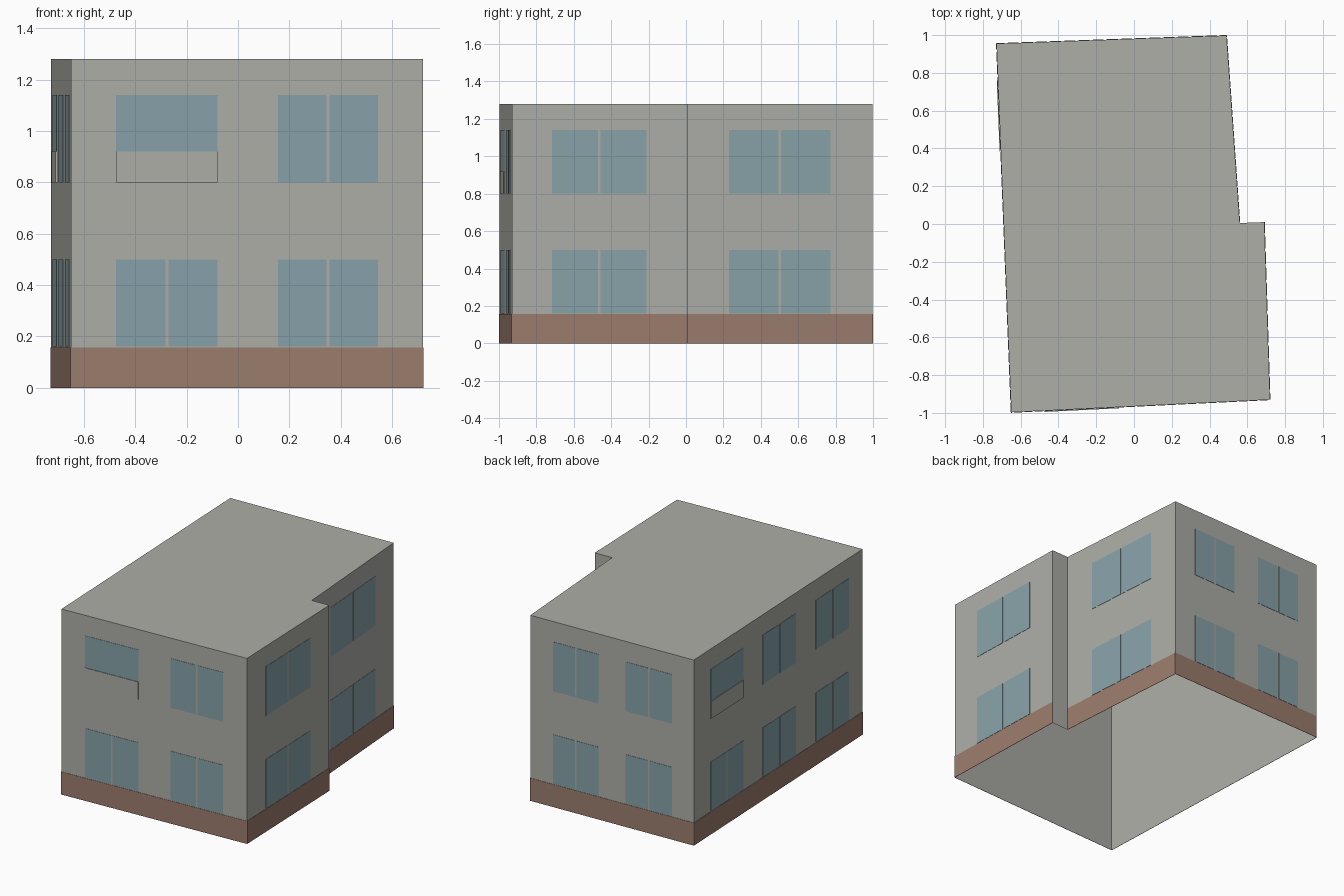
import bpy, bmesh
from mathutils import Matrix, Vector

default = bpy.data.objects.get("Cube")
if default:
    bpy.data.objects.remove(default, do_unlink=True)

HEIGHT = 1.28
PLINTH = 0.157
SKIN = 0.002


def material(name, rgb):
    mat = bpy.data.materials.new(name)
    mat.use_nodes = True
    colour = (*rgb, 1.0)
    mat.diffuse_color = colour
    mat.node_tree.nodes["Principled BSDF"].inputs["Base Color"].default_value = colour
    return mat


plaster = material("grey plaster", (0.42, 0.425, 0.39))
brick = material("brown plinth", (0.33, 0.205, 0.153))
glass = material("blue glass", (0.245, 0.365, 0.40))


def make_object(name, bm, mat):
    mesh = bpy.data.meshes.new(name)
    bm.to_mesh(mesh)
    bm.free()
    mesh.materials.append(mat)
    obj = bpy.data.objects.new(name, mesh)
    bpy.context.collection.objects.link(obj)
    return obj


# Footprint, counter-clockwise from the front left-hand corner
corners = [Vector(p) for p in [(-0.65, -0.997), (0.72, -0.93), (0.69, 0.01),
                               (0.56, 0.005), (0.49, 0.998), (-0.728, 0.955)]]
count = len(corners)

# Walls and flat roof, open underneath
bm = bmesh.new()
low = [bm.verts.new((c.x, c.y, 0)) for c in corners]
high = [bm.verts.new((c.x, c.y, HEIGHT)) for c in corners]
bm.faces.new(high)
for i in range(count):
    j = (i + 1) % count
    bm.faces.new((low[i], low[j], high[j], high[i]))
make_object("walls_and_roof", bm, plaster)


def add_plate(bm, wall, u0, u1, z0, z1, thick=SKIN):
    """Thin box on the outside of a wall; u runs 0 to 1 along the wall."""
    start, end = corners[wall], corners[(wall + 1) % count]
    along = (end - start).to_3d()
    length = along.length
    along.normalize()
    inward = Vector((-along.y, along.x, 0))
    centre = start.to_3d() + along * length * (u0 + u1) / 2
    centre -= inward * (thick / 2 + 0.0004)
    centre.z = (z0 + z1) / 2
    frame = Matrix((along, inward, (0, 0, 1))).transposed().to_4x4()
    size = Matrix.Diagonal((length * (u1 - u0), thick, z1 - z0, 1))
    bmesh.ops.create_cube(bm, size=1, matrix=Matrix.Translation(centre) @ frame @ size)


# Window bays of each wall; the recess wall (3) of the step stays plain
bays = {
    "front": (0, [(0.128, 0.416), (0.588, 0.872)]),
    "right_front": (1, [(0.227, 0.766)]),
    "right_back": (3, [(0.226, 0.774)]),
    "back": (4, [(0.14, 0.418), (0.585, 0.868)]),
    "left": (5, [(0.10, 0.292), (0.408, 0.604), (0.722, 0.917)]),
}
storeys = [(0.16, 0.50), (0.80, 1.14)]
PARAPET_TOP = 0.92

for side, (wall, spans) in bays.items():
    # Plinth band
    bm = bmesh.new()
    add_plate(bm, wall, 0, 1, 0, PLINTH)
    make_object(side + "_plinth", bm, brick)

    # Windows, in two panes except above a balcony
    bm = bmesh.new()
    length = (corners[(wall + 1) % count] - corners[wall]).length
    gap = 0.006 / length
    for bay, (u0, u1) in enumerate(spans):
        middle = (u0 + u1) / 2
        for floor, (z0, z1) in enumerate(storeys):
            if floor == 1 and bay == 0 and side in ("front", "left"):
                add_plate(bm, wall, u0, u1, PARAPET_TOP, z1)
                panel = bmesh.new()
                add_plate(panel, wall, u0, u1, z0, PARAPET_TOP, 0.006)
                make_object(side + "_balcony_panel", panel, plaster)
            else:
                add_plate(bm, wall, u0, middle - gap, z0, z1)
                add_plate(bm, wall, middle + gap, u1, z0, z1)
    make_object(side + "_windows", bm, glass)
